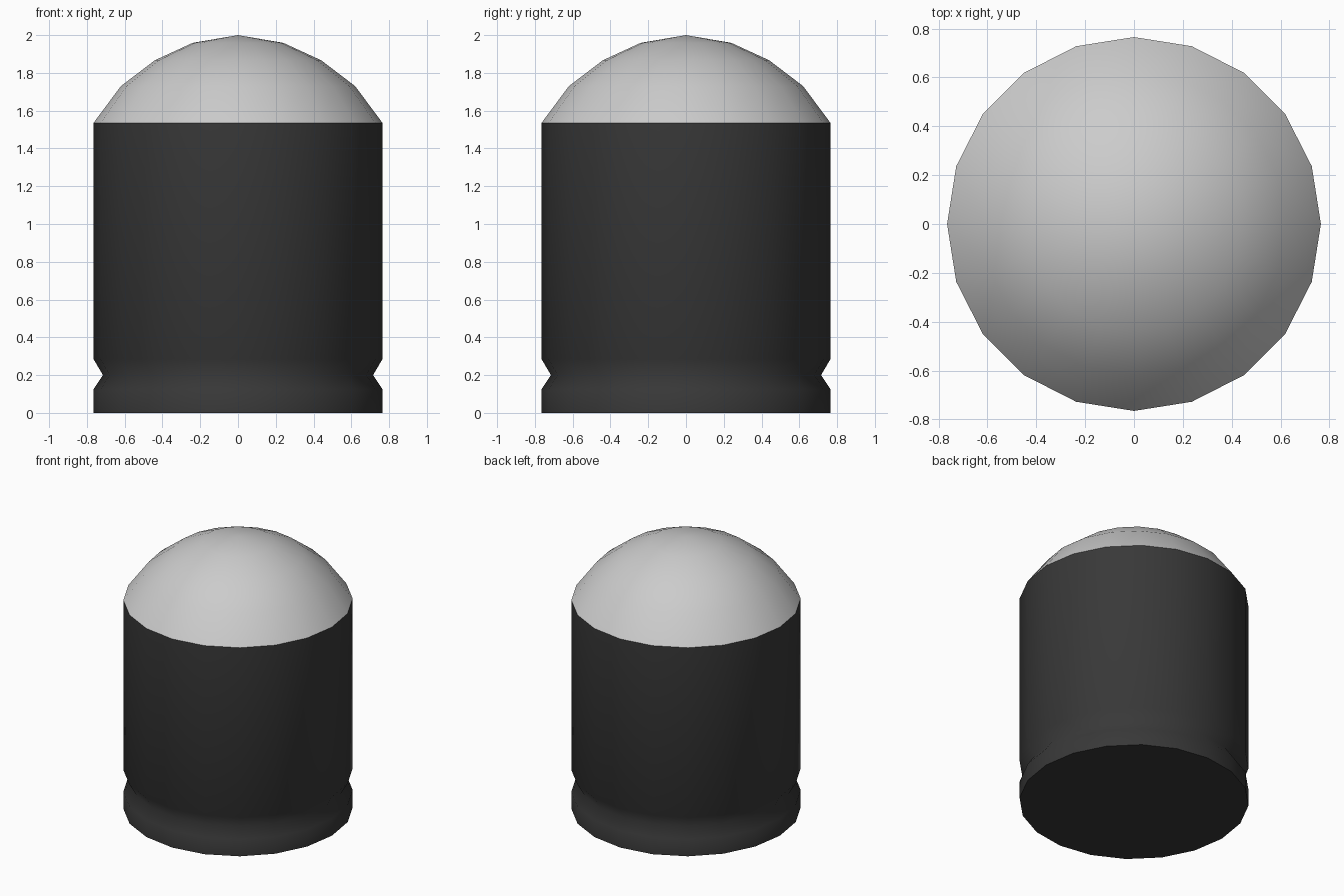
import bpy, bmesh, math

if "Cube" in bpy.data.objects:
    bpy.data.objects.remove(bpy.data.objects["Cube"])

SIDES = 20


def lathe(name, profile, color=None):
    """Spin an (r, z) profile around z; profile points at r = 0 become poles."""
    bm = bmesh.new()
    verts = [bm.verts.new((r, 0, z)) for r, z in profile]
    edges = [bm.edges.new(pair) for pair in zip(verts, verts[1:])]
    bmesh.ops.spin(bm, geom=verts + edges, cent=(0, 0, 0), axis=(0, 0, 1),
                   angle=math.tau, steps=SIDES, use_duplicate=False)
    bmesh.ops.remove_doubles(bm, verts=bm.verts[:], dist=1e-4)
    bmesh.ops.recalc_face_normals(bm, faces=bm.faces[:])
    # open shells: make sure the sides face outward
    side = max(bm.faces, key=lambda f: f.calc_center_median().xy.length)
    if side.normal.xy.dot(side.calc_center_median().xy) < 0:
        bmesh.ops.reverse_faces(bm, faces=bm.faces[:])
    mesh = bpy.data.meshes.new(name)
    bm.to_mesh(mesh)
    bm.free()
    obj = bpy.data.objects.new(name, mesh)
    bpy.context.collection.objects.link(obj)
    if color:
        mat = bpy.data.materials.new(name + "_dark")
        mat.diffuse_color = color
        mat.use_nodes = True
        mat.node_tree.nodes["Principled BSDF"].inputs["Base Color"].default_value = mat.diffuse_color
        mesh.materials.append(mat)
    bpy.ops.object.select_all(action='DESELECT')
    obj.select_set(True)
    bpy.context.view_layer.objects.active = obj
    bpy.ops.object.shade_smooth_by_angle(angle=math.radians(75))
    return obj


# Dark cylindrical casing with a groove near the base
lathe("casing", [(0, 0), (0.765, 0), (0.765, 0.125), (0.715, 0.2),
                 (0.765, 0.285), (0.765, 1.535)], (0.04, 0.04, 0.04, 1))

# Rounded grey cap
lathe("dome", [(0.765, 1.535), (0.62, 1.73), (0.44, 1.867),
               (0.24, 1.959), (0, 2.0)])
